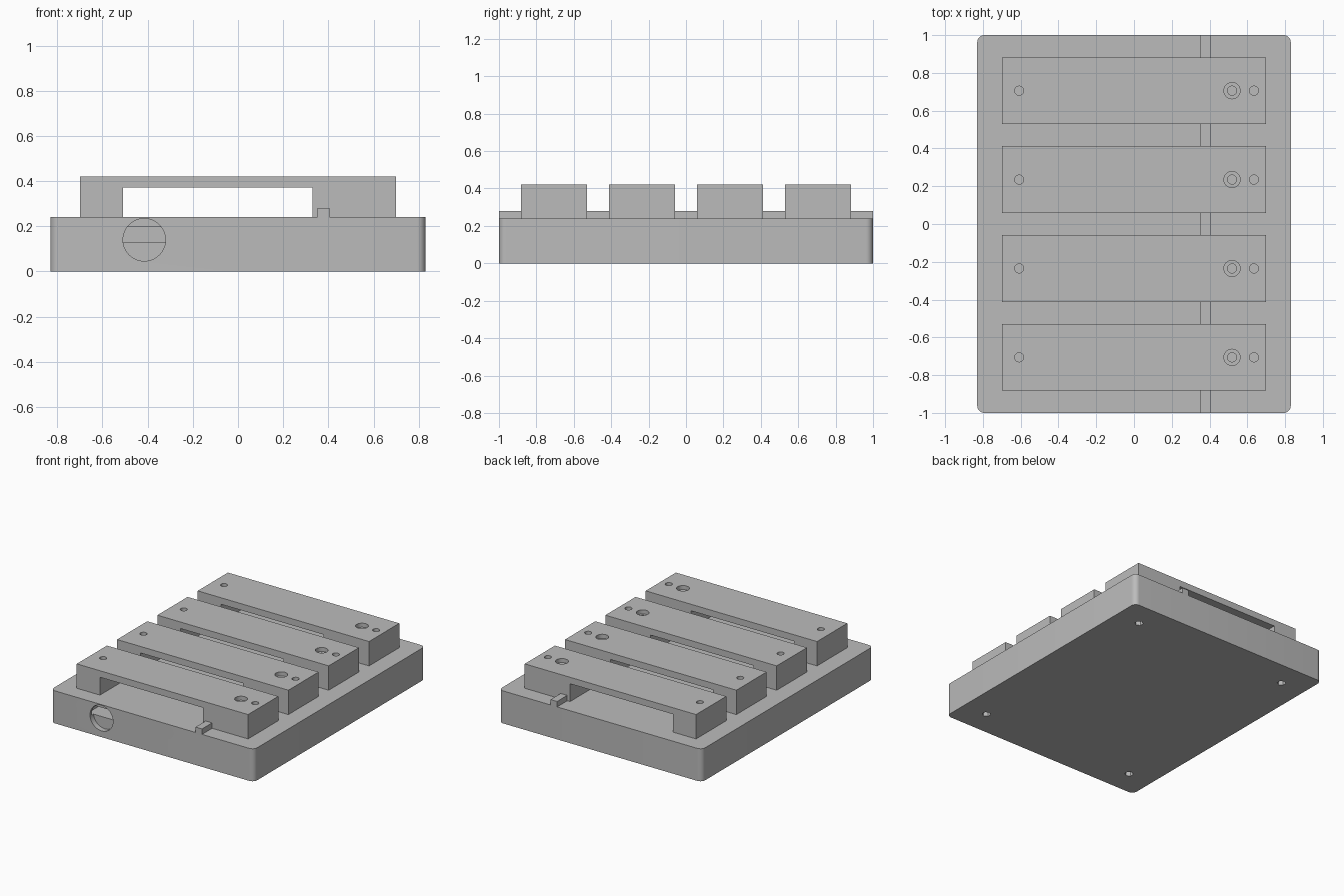
import bpy
import bmesh
from math import radians
from mathutils import Matrix, Vector

cube = bpy.data.objects.get("Cube")
if cube:
    bpy.data.objects.remove(cube, do_unlink=True)

GREY = bpy.data.materials.new("plain grey")
GREY.use_nodes = True
GREY.diffuse_color = (0.5, 0.5, 0.5, 1)
GREY.node_tree.nodes["Principled BSDF"].inputs["Base Color"].default_value = (0.5, 0.5, 0.5, 1)

BASE_TOP, BRIDGE_TOP = 0.24, 0.42


def finish(name, bm):
    bmesh.ops.recalc_face_normals(bm, faces=bm.faces)
    mesh = bpy.data.meshes.new(name)
    bm.to_mesh(mesh)
    bm.free()
    mesh.materials.append(GREY)
    obj = bpy.data.objects.new(name, mesh)
    bpy.context.collection.objects.link(obj)
    return obj


def add_box(bm, lo, hi):
    lo, hi = Vector(lo), Vector(hi)
    mat = Matrix.Translation((lo + hi) / 2) @ Matrix.Diagonal((*(hi - lo), 1))
    return bmesh.ops.create_cube(bm, size=1, matrix=mat)["verts"]


def add_cylinder(bm, centre, radius, depth, sides=32, axis="Z"):
    turn = Matrix.Rotation(radians(90), 4, "X") if axis == "Y" else Matrix()
    bmesh.ops.create_cone(bm, cap_ends=True, segments=sides, radius1=radius, radius2=radius,
                          depth=depth, matrix=Matrix.Translation(centre) @ turn)


def activate(obj):
    bpy.ops.object.select_all(action="DESELECT")
    obj.select_set(True)
    bpy.context.view_layer.objects.active = obj


def cut(obj, cutter):
    """Subtract the cutter from the part, then discard the cutter."""
    mod = obj.modifiers.new("holes", "BOOLEAN")
    mod.operation, mod.solver, mod.object = "DIFFERENCE", "EXACT", cutter
    mod.use_self = True
    activate(obj)
    bpy.ops.object.modifier_apply(modifier=mod.name)
    bpy.data.objects.remove(cutter, do_unlink=True)
    activate(obj)
    bpy.ops.object.shade_smooth_by_angle(angle=radians(30))


# Base block with rounded upright corners
bm = bmesh.new()
add_box(bm, (-0.83, -1, 0), (0.83, 1, BASE_TOP))
uprights = [e for e in bm.edges if abs(e.verts[0].co.z - e.verts[1].co.z) > 0.1]
bmesh.ops.bevel(bm, geom=uprights, offset=0.038, segments=8, profile=0.5, affect="EDGES")
base = finish("base", bm)

# Round front port opening into an inner channel, and nut pockets underneath
bm = bmesh.new()
add_cylinder(bm, (-0.415, -1, 0.14), 0.094, 0.08, 48, "Y")
for x in (-0.635, 0.635):
    for y in (-0.81, 0.81):
        add_cylinder(bm, (x, y, 0), 0.03, 0.1, 6)
cut(base, finish("base_cutter", bm))
bm = bmesh.new()
add_box(bm, (-0.55, -0.98, 0.13), (-0.28, 0.9, 0.196))
cut(base, finish("channel_cutter", bm))

# Guide rail along the whole base
bm = bmesh.new()
add_box(bm, (0.353, -1, BASE_TOP - 0.01), (0.406, 1, 0.28))
finish("guide_rail", bm)

# Four bridges, each with a wide opening and screw holes in the top
PROFILE = [(-0.7, BASE_TOP), (-0.51, BASE_TOP), (-0.51, 0.372), (0.33, 0.372),
           (0.33, BASE_TOP), (0.7, BASE_TOP), (0.7, BRIDGE_TOP), (-0.7, BRIDGE_TOP)]
for i in range(4):
    y = (i - 1.5) * 0.4705
    bm = bmesh.new()
    face = bm.faces.new([bm.verts.new((x, y - 0.1765, z)) for x, z in PROFILE])
    side = bmesh.ops.extrude_face_region(bm, geom=[face])["geom"]
    bmesh.ops.translate(bm, vec=(0, 0.353, 0),
                        verts=[v for v in side if isinstance(v, bmesh.types.BMVert)])
    bridge = finish(f"bridge_{i + 1}", bm)

    bm = bmesh.new()
    for x in (-0.608, 0.635, 0.519):
        add_cylinder(bm, (x, y, BRIDGE_TOP), 0.024, 0.24)
    add_cylinder(bm, (0.519, y, BRIDGE_TOP), 0.043, 0.06)
    cut(bridge, finish("bridge_cutter", bm))
